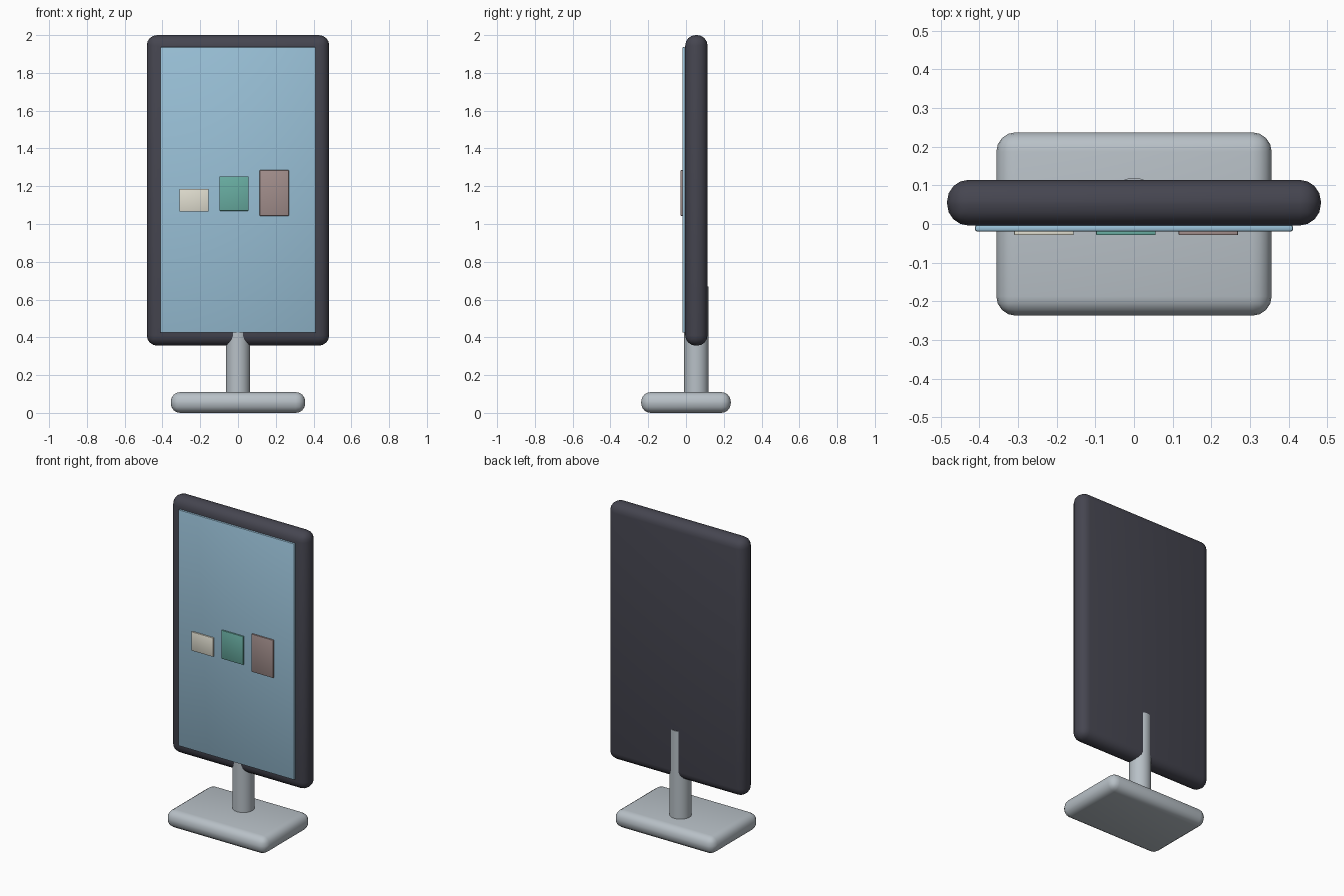
import bpy, math

if "Cube" in bpy.data.objects:
    bpy.data.objects.remove(bpy.data.objects["Cube"])

def material(name, color):
    m = bpy.data.materials.new(name)
    m.diffuse_color = (*color, 1)
    m.use_nodes = True
    m.node_tree.nodes["Principled BSDF"].inputs["Base Color"].default_value = m.diffuse_color
    return m

def finish(o, name, mat, bevel=0, segments=3):
    o.name = name
    o.data.materials.append(mat)
    bpy.ops.object.transform_apply(location=False, rotation=False, scale=True)
    if bevel:
        b = o.modifiers.new("round", "BEVEL")
        b.width, b.segments = bevel, segments
        bpy.ops.object.modifier_apply(modifier=b.name)
    bpy.ops.object.shade_smooth_by_angle(angle=math.radians(35))
    return o

def box(name, x, y, z, mat, bevel=0, segments=3):
    lo, hi = zip(x, y, z)
    bpy.ops.mesh.primitive_cube_add(size=1, location=[(a + b) / 2 for a, b in zip(lo, hi)])
    o = bpy.context.object
    o.scale = [b - a for a, b in zip(lo, hi)]
    return finish(o, name, mat, bevel, segments)

metal = material("light_metal", (0.48, 0.53, 0.57))
dark = material("dark_casing", (0.06, 0.06, 0.08))
glass = material("screen_blue", (0.32, 0.53, 0.68))

# foot plate
box("base", (-0.356, 0.356), (-0.237, 0.237), (0, 0.11), metal, 0.05, 4)

# round post running up through the casing
bpy.ops.mesh.primitive_cylinder_add(vertices=32, radius=0.0645, depth=0.59, location=(0, 0.055, 0.375))
finish(bpy.context.object, "post", metal)

# display casing and screen
box("casing", (-0.483, 0.483), (-0.004, 0.114), (0.356, 2.0), dark, 0.055, 4)
box("screen", (-0.411, 0.411), (-0.019, -0.003), (0.425, 1.936), glass, 0.005, 2)

# tiles on the screen
tiles = [("cream", -0.233, 1.065, 1.186, (0.75, 0.73, 0.63)),
         ("green", -0.021, 1.07, 1.252, (0.14, 0.42, 0.36)),
         ("rose", 0.192, 1.043, 1.285, (0.36, 0.27, 0.26))]
for name, x, z0, z1, color in tiles:
    box(name + "_tile", (x - 0.077, x + 0.077), (-0.029, -0.017), (z0, z1),
        material(name, color), 0.003, 2)
